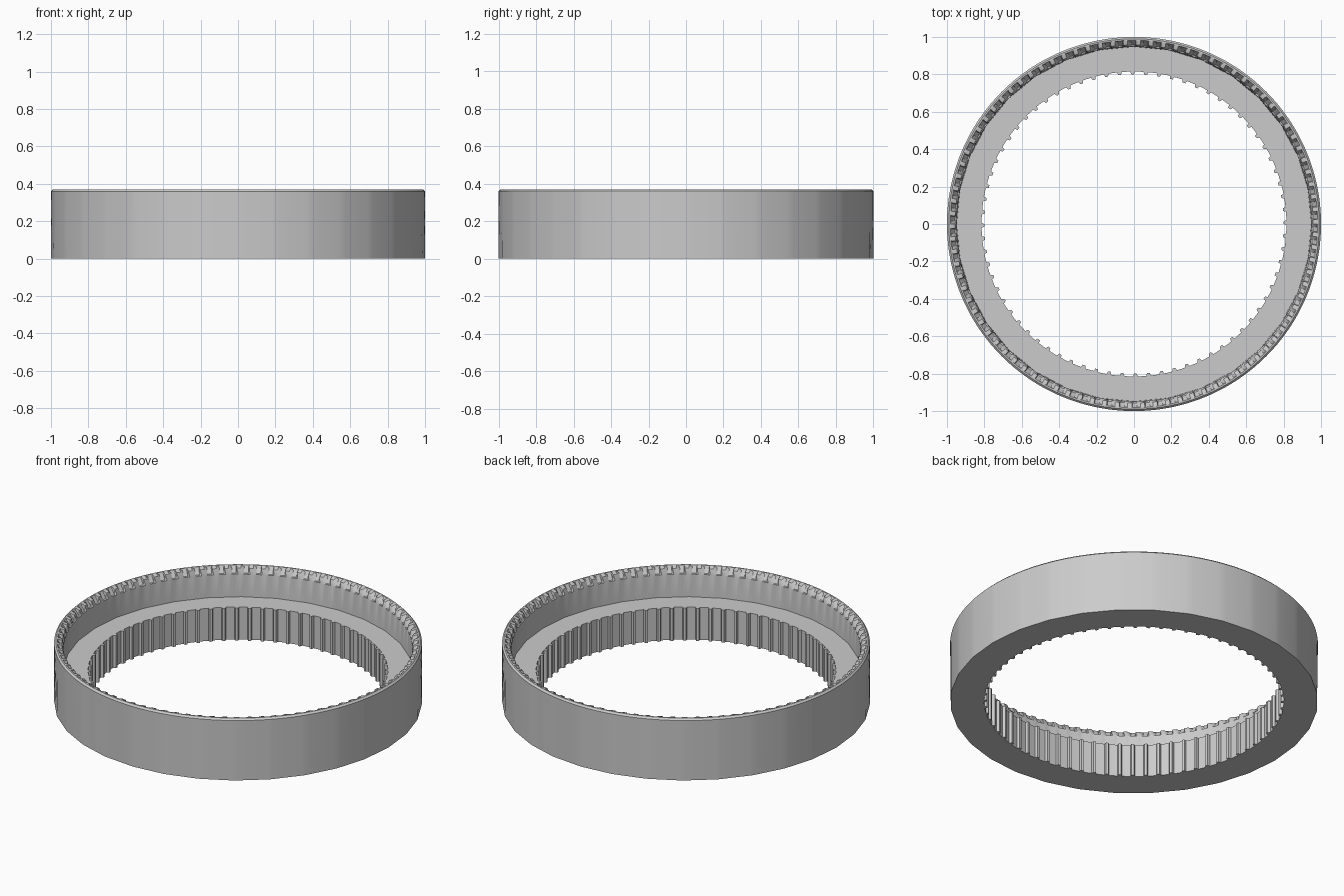
import bpy, bmesh, math

if "Cube" in bpy.data.objects:
    bpy.data.objects.remove(bpy.data.objects["Cube"])

COLS = 360        # one column per degree: 90 rim teeth (4 wide), 72 hole ribs (5 wide)
SIDES = 32        # coarse polygon at the foot of the walls


def coarse(deg):
    """Radius factor of a regular polygon with SIDES sides at this angle."""
    step = 360 / SIDES
    return math.cos(math.radians(step / 2)) / math.cos(math.radians(deg % step - step / 2))


def plain(r, z):
    return lambda i: (r, z, i)


def polygonal(r, z):
    return lambda i: (r * coarse(i), z, i)


def rim(rib, groove):
    """Alternating narrow ribs and wide sloped grooves round the rim."""
    shift = (0, 0.4, -0.4, 0.0)
    return lambda i: (*(rib if i % 4 in (0, 1) else groove), i + shift[i % 4])


def hole(z):
    """Narrow vertical ribs round the hole."""
    shift = (0, 0, -0.6, 0, 0.6)
    return lambda i: (0.80 if i % 5 in (0, 1) else 0.815, z, i + shift[i % 5])


# cross-section rows, from the outer foot over the rim and down into the hole
rows = [
    polygonal(1.0, 0.0),
    plain(1.0, 0.36),
    plain(0.99, 0.37),
    plain(0.982, 0.37),
    rim((0.98, 0.37), (0.978, 0.362)),
    rim((0.957, 0.362), (0.957, 0.332)),
    plain(0.948, 0.33),
    polygonal(0.948, 0.195),
    hole(0.195),
    hole(0.0),
]

bm = bmesh.new()
rings = []
for row in rows:
    ring = []
    for i in range(COLS):
        r, z, deg = row(i)
        a = math.radians(deg)
        ring.append(bm.verts.new((r * math.cos(a), r * math.sin(a), z)))
    rings.append(ring)
for k, lower in enumerate(rings):
    upper = rings[(k + 1) % len(rings)]
    for i in range(COLS):
        j = (i + 1) % COLS
        bm.faces.new((lower[i], lower[j], upper[j], upper[i]))
bmesh.ops.recalc_face_normals(bm, faces=bm.faces)

mesh = bpy.data.meshes.new("ribbed_ring")
bm.to_mesh(mesh)
bm.free()
obj = bpy.data.objects.new("ribbed_ring", mesh)
bpy.context.collection.objects.link(obj)

grey = bpy.data.materials.new("light grey")
grey.diffuse_color = (0.6, 0.6, 0.6, 1)
grey.use_nodes = True
grey.node_tree.nodes["Principled BSDF"].inputs["Base Color"].default_value = grey.diffuse_color
mesh.materials.append(grey)

# smooth walls, sharp ribs and edges
bpy.context.view_layer.objects.active = obj
obj.select_set(True)
bpy.ops.object.shade_smooth_by_angle(angle=math.radians(25))
